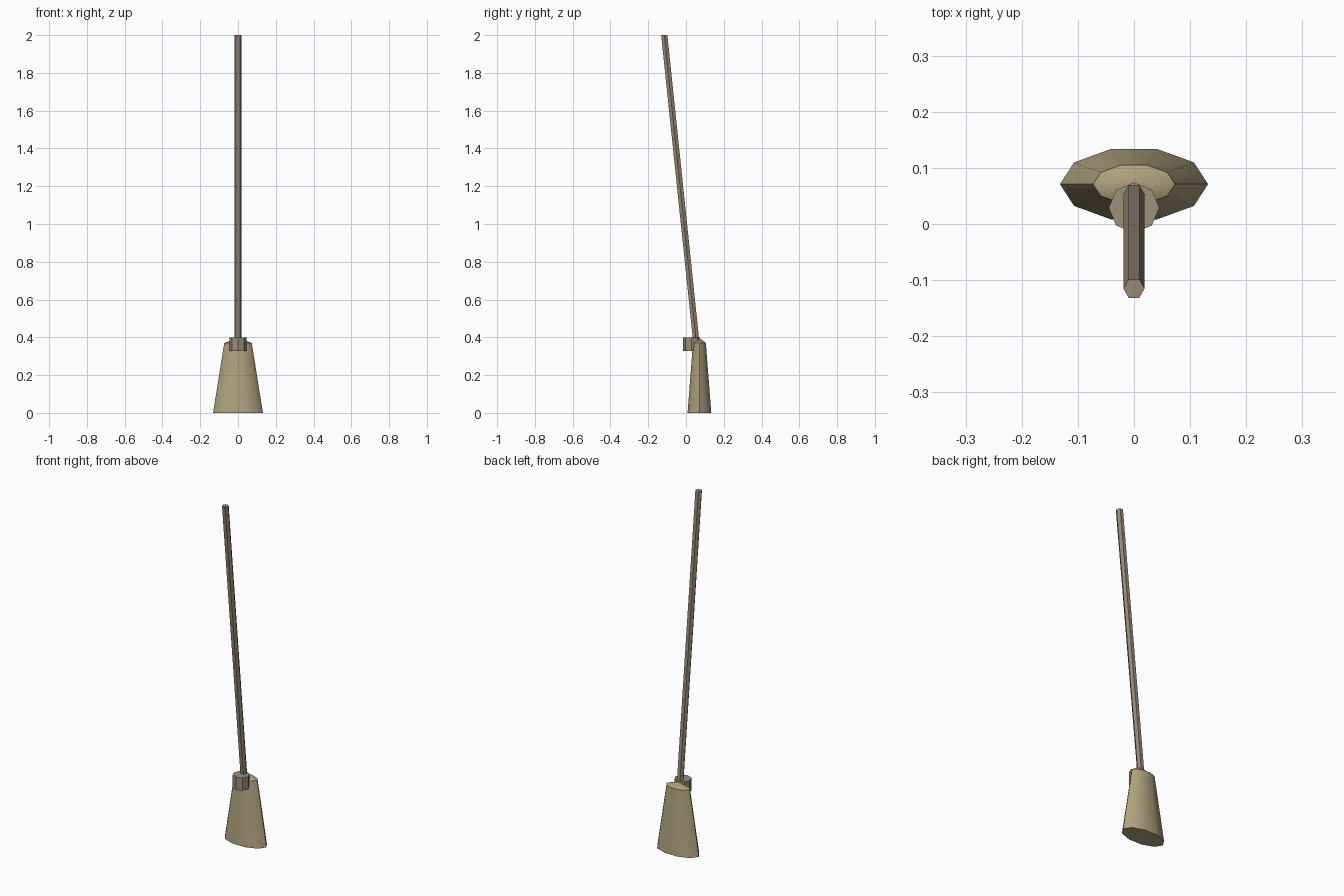
import bpy, bmesh, math

if "Cube" in bpy.data.objects:
    bpy.data.objects.remove(bpy.data.objects["Cube"])


def material(name, color):
    m = bpy.data.materials.new(name)
    m.diffuse_color = (*color, 1)
    m.use_nodes = True
    m.node_tree.nodes["Principled BSDF"].inputs["Base Color"].default_value = m.diffuse_color
    return m


def loft(name, sides, rings, mat, phase=0.0, apex=None, smooth=None):
    """Skin elliptical rings (centre_y, z, radius_x, radius_y), optional pointed top."""
    bm = bmesh.new()
    loops = []
    for cy, z, rx, ry in rings:
        angles = [phase + math.tau * i / sides for i in range(sides)]
        loops.append([bm.verts.new((rx * math.cos(a), cy + ry * math.sin(a), z)) for a in angles])
    for low, high in zip(loops, loops[1:]):
        for i in range(sides):
            j = (i + 1) % sides
            bm.faces.new((low[i], low[j], high[j], high[i]))
    bm.faces.new(loops[0][::-1])
    top = loops[-1]
    if apex:
        tip = bm.verts.new(apex)
        for i in range(sides):
            bm.faces.new((top[i], top[(i + 1) % sides], tip))
    else:
        bm.faces.new(top)
    bmesh.ops.recalc_face_normals(bm, faces=bm.faces)
    mesh = bpy.data.meshes.new(name)
    bm.to_mesh(mesh)
    bm.free()
    mesh.materials.append(mat)
    ob = bpy.data.objects.new(name, mesh)
    bpy.context.collection.objects.link(ob)
    if smooth:
        bpy.ops.object.select_all(action='DESELECT')
        bpy.context.view_layer.objects.active = ob
        ob.select_set(True)
        bpy.ops.object.shade_smooth_by_angle(angle=math.radians(smooth))
    return ob


straw = material("straw", (0.43, 0.36, 0.21))
wood = material("wood", (0.31, 0.25, 0.18))
binding = material("binding", (0.33, 0.28, 0.19))

# Flattened bristle head with a low pointed top
loft("bristle_head", 10,
     [(0.071, 0.0, 0.132, 0.066), (0.071, 0.37, 0.073, 0.036)],
     straw, apex=(0, 0.071, 0.397), smooth=40)

# Octagonal collar on the front of the head
loft("collar", 8,
     [(0.029, 0.328, 0.045, 0.045), (0.029, 0.40, 0.045, 0.045)], binding)

# Leaning hexagonal handle
loft("handle", 6,
     [(0.056, 0.36, 0.019, 0.019), (-0.115, 2.0, 0.019, 0.019)], wood)
